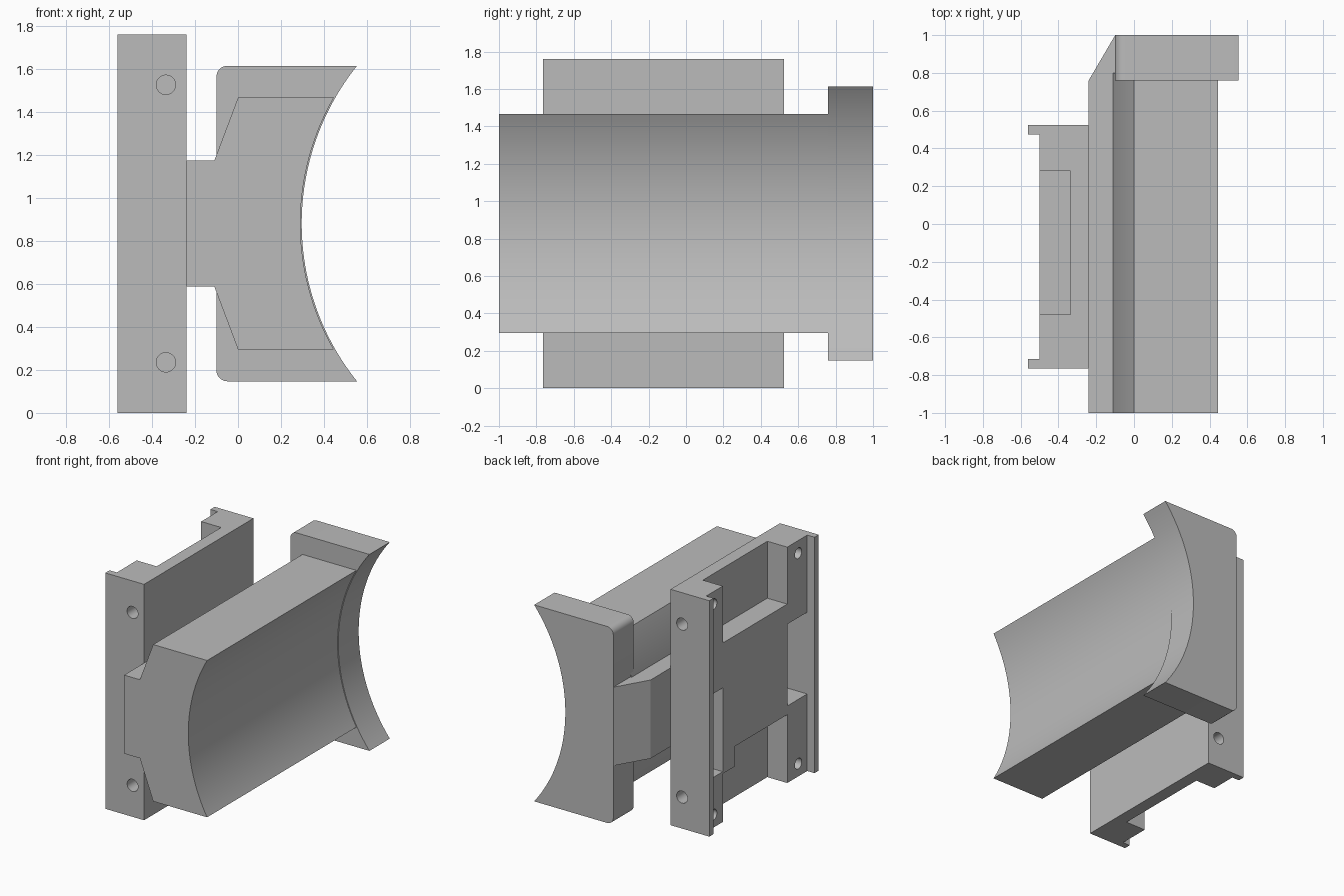
import bpy, bmesh, math
from mathutils import Vector

if "Cube" in bpy.data.objects:
    bpy.data.objects.remove(bpy.data.objects["Cube"], do_unlink=True)

grey = bpy.data.materials.new("plain grey")
grey.use_nodes = True
grey.diffuse_color = (0.5, 0.5, 0.5, 1)
grey.node_tree.nodes["Principled BSDF"].inputs["Base Color"].default_value = (0.5, 0.5, 0.5, 1)

MID = 0.88  # height of the horizontal symmetry plane


def prism(name, points, direction):
    """Extrude a closed polygon along a direction."""
    bm = bmesh.new()
    face = bm.faces.new([bm.verts.new(p) for p in points])
    moved = bmesh.ops.extrude_face_region(bm, geom=[face])["geom"]
    bmesh.ops.translate(bm, vec=direction, verts=[v for v in moved if isinstance(v, bmesh.types.BMVert)])
    bmesh.ops.recalc_face_normals(bm, faces=bm.faces)
    mesh = bpy.data.meshes.new(name)
    bm.to_mesh(mesh)
    bm.free()
    mesh.materials.append(grey)
    obj = bpy.data.objects.new(name, mesh)
    bpy.context.collection.objects.link(obj)
    return obj


def box(name, x, y, z):
    pts = [(x[0], y[0], z[0]), (x[1], y[0], z[0]), (x[1], y[1], z[0]), (x[0], y[1], z[0])]
    return prism(name, pts, (0, 0, z[1] - z[0]))


def cylinder(name, start, direction, radius):
    d = Vector(direction)
    u = d.orthogonal().normalized()
    v = d.normalized().cross(u)
    turn = [math.tau * i / 32 for i in range(32)]
    return prism(name, [Vector(start) + radius * (math.cos(a) * u + math.sin(a) * v) for a in turn], d)


def cut(target, cutter):
    mod = target.modifiers.new("cut", "BOOLEAN")
    mod.operation, mod.solver, mod.object = "DIFFERENCE", "EXACT", cutter
    bpy.context.view_layer.objects.active = target
    bpy.ops.object.modifier_apply(modifier=mod.name)
    bpy.data.objects.remove(cutter, do_unlink=True)


def smooth(obj):
    bpy.ops.object.select_all(action="DESELECT")
    obj.select_set(True)
    bpy.context.view_layer.objects.active = obj
    bpy.ops.object.shade_smooth_by_angle(angle=math.radians(30))


def saddle_arc(radius, half, steps=48):
    """Concave arc from top to bottom, as (x, height from the middle)."""
    a = math.asin(half / radius)
    angles = [a - 2 * a * i / steps for i in range(steps + 1)]
    return [(1.47 - radius * math.cos(t), radius * math.sin(t)) for t in angles]


def mirrored(upper, arc):
    """Close a profile from its upper left half and the arc on its right."""
    lower = [(x, -h) for x, h in reversed(upper)]
    return upper + arc + lower


# Long saddle body
profile = mirrored([(-0.11, 0.293), (0.0, 0.585)], saddle_arc(1.18, 0.585))
body = prism("saddle_body", [(x, -1, MID + h) for x, h in profile], (0, 1.8, 0))
smooth(body)

# Neck joining saddle and plate, tapered at the back
neck = [(-0.24, -1), (-0.11, -1), (0.05, -0.999), (0.05, 0.99), (-0.1, 0.999), (-0.24, 0.76)]
neck[2:3] = []
neck[1] = (-0.11, -1)
neck[2] = (-0.098, 0.99)
prism("neck", [(x, y, MID - 0.293) for x, y in neck], (0, 0, 0.586))

# End flange with rounded outer corners
r, top = 0.05, 0.733
corner = [(-0.1 + r - r * math.cos(t), top - r + r * math.sin(t))
          for t in [math.pi / 2 * i / 8 for i in range(9)]]
profile = mirrored(corner, saddle_arc(1.174, top))
flange = prism("end_flange", [(x, 0.76, MID + h) for x, h in profile], (0, 0.24, 0))
smooth(flange)

# Mounting plate, with its outer face lowered between two lips
plate = box("mounting_plate", (-0.56, -0.24), (-0.765, 0.525), (0, 1.76))
cut(plate, box("face_cutter", (-0.7, -0.5), (-0.715, 0.475), (-0.1, 1.9)))

# Pockets above, below and beside the central pad
pocket_x = (-0.65, -0.335)
for y, z in [((-0.48, 0.28), (1.335, 1.9)),
             ((-0.48, 0.14), (-0.1, 0.51)),
             ((0.13, 0.28), (-0.1, 0.36)),
             ((-0.715, -0.48), (0.575, 1.185)),
             ((0.28, 0.475), (0.375, 1.0))]:
    cut(plate, box("pocket_cutter", pocket_x, y, z))

# Blind holes in the plate's ends and in its outer face
for side in (-1, 1):
    z = MID + side * 0.645
    cut(plate, cylinder("hole_cutter", (-0.335, -0.9, z), (0, 0.3, 0), 0.045))
    cut(plate, cylinder("hole_cutter", (-0.335, 0.65, z), (0, -0.27, 0), 0.045))
    for y in (-0.61, 0.39):
        cut(plate, cylinder("hole_cutter", (-0.6, y, MID + side * 0.785), (0.22, 0, 0), 0.04))
smooth(plate)
